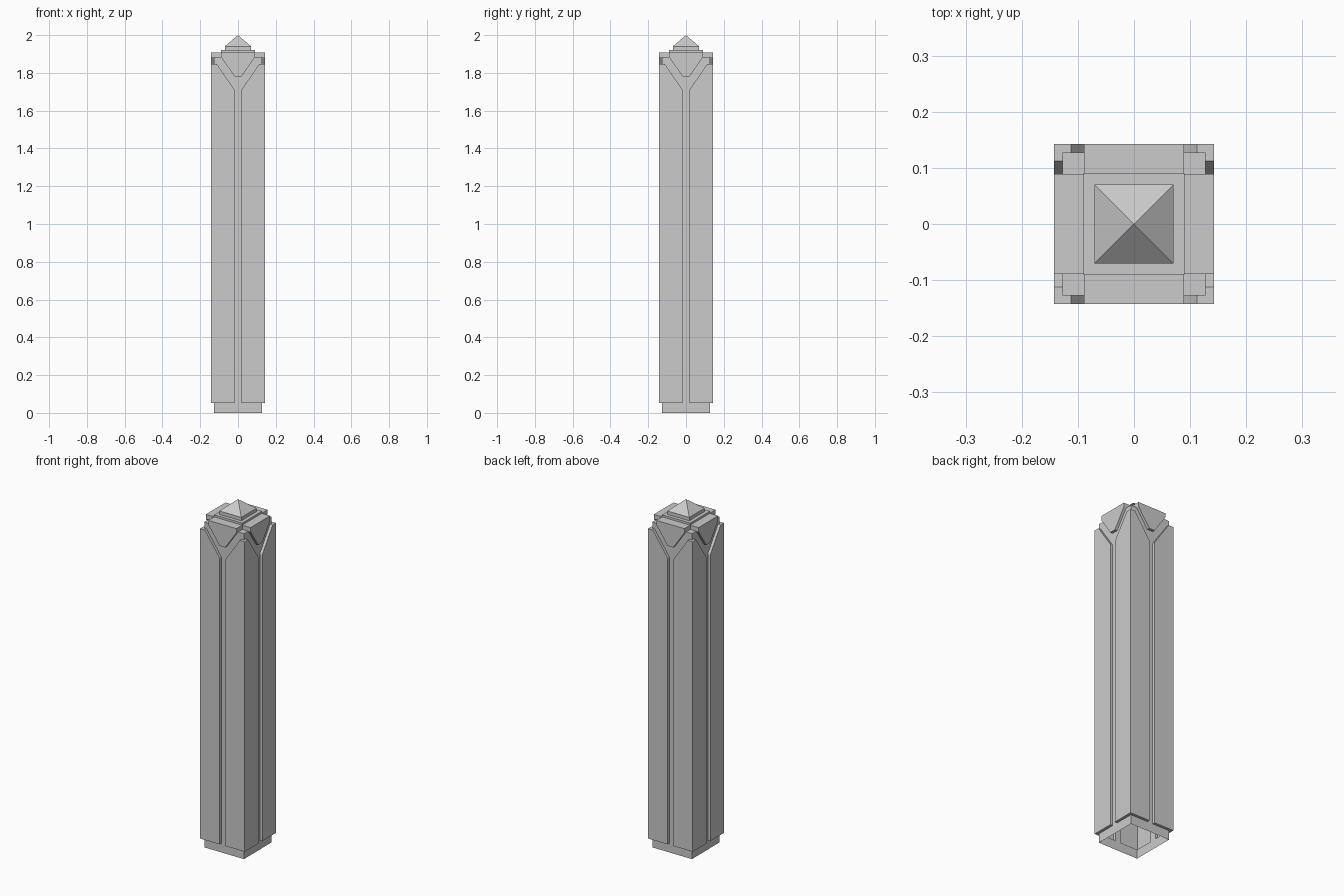
import bpy, bmesh
from mathutils import Matrix
from math import pi

if "Cube" in bpy.data.objects:
    bpy.data.objects.remove(bpy.data.objects["Cube"])

CORE, OUT = 0.127, 0.143   # half widths of the core and of the raised panels


def make(name, bm):
    bmesh.ops.recalc_face_normals(bm, faces=bm.faces)
    me = bpy.data.meshes.new(name)
    bm.to_mesh(me)
    bm.free()
    ob = bpy.data.objects.new(name, me)
    bpy.context.collection.objects.link(ob)
    return ob


def plate(name, profile, y0, y1, turn):
    """Extrude an x/z profile from y0 to y1, then turn it by quarter turns."""
    bm = bmesh.new()
    face = bm.faces.new([bm.verts.new((x, y0, z)) for x, z in profile])
    ext = bmesh.ops.extrude_face_region(bm, geom=[face])
    for v in ext["geom"]:
        if isinstance(v, bmesh.types.BMVert):
            v.co.y = y1
    bm.transform(Matrix.Rotation(turn * pi / 2, 4, 'Z'))
    return make(name, bm)


def tier(name, half, z0, z1, top=None):
    """Square block, or a pyramid when top is 0."""
    bm = bmesh.new()
    top = half if top is None else top
    bmesh.ops.create_cone(bm, cap_ends=True, segments=4, radius1=half * 2 ** 0.5,
                          radius2=top * 2 ** 0.5, depth=z1 - z0)
    bm.transform(Matrix.Translation((0, 0, (z0 + z1) / 2)) @ Matrix.Rotation(pi / 4, 4, 'Z'))
    return make(name, bm)


def drop_bottom(ob, z):
    bm = bmesh.new()
    bm.from_mesh(ob.data)
    low = [f for f in bm.faces if all(abs(v.co.z - z) < 1e-4 for v in f.verts)]
    bmesh.ops.delete(bm, geom=low, context='FACES')
    bm.to_mesh(ob.data)
    bm.free()


# Core shaft
shaft = tier("shaft", CORE, 0, 1.883)

# Raised panels (two per side) and the wedge above the groove on each side
panel = [(0.018, 0.053), (OUT, 0.053), (OUT, 1.846), (0.112, 1.846), (0.018, 1.71)]
wedge = [(-0.018, 1.78), (0.018, 1.78), (0.0895, 1.883), (0.0895, 1.908),
         (-0.0895, 1.908), (-0.0895, 1.883)]
parts = []
for turn in range(4):
    for side in (-1, 1):
        parts.append(plate("panel", [(side * x, z) for x, z in panel], -OUT, -0.116, turn))
    parts.append(plate("wedge", wedge, -OUT, -0.06, turn))
parts.append(tier("slab", 0.09, 1.86, 1.92))

# Merge everything into one outer shell with an open foot
bpy.context.view_layer.objects.active = shaft
for part in parts:
    mod = shaft.modifiers.new("merge", 'BOOLEAN')
    mod.operation = 'UNION'
    mod.solver = 'EXACT'
    mod.object = part
    bpy.ops.object.modifier_apply(modifier=mod.name)
    bpy.data.objects.remove(part)
drop_bottom(shaft, 0)

# Stepped cap and pyramid point
drop_bottom(tier("cap_step", 0.07, 1.92, 1.94), 1.92)
drop_bottom(tier("cap_point", 0.07, 1.94, 2.0, 0), 1.94)
